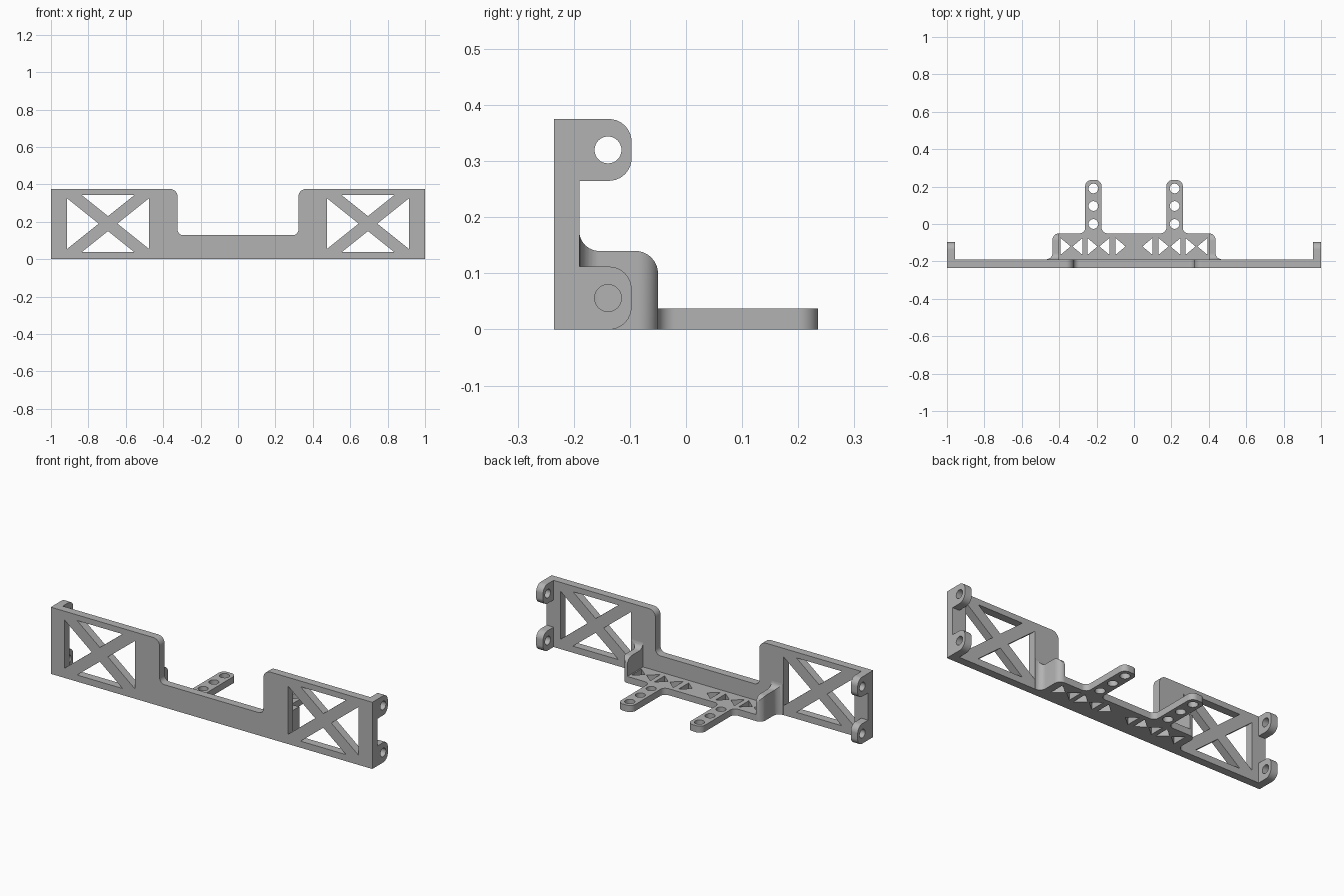
import bpy, math
from mathutils import Matrix, Vector

if "Cube" in bpy.data.objects:
    bpy.data.objects.remove(bpy.data.objects["Cube"], do_unlink=True)

grey = bpy.data.materials.new("plain grey")
grey.use_nodes = True
grey.diffuse_color = (0.45, 0.45, 0.45, 1)
grey.node_tree.nodes["Principled BSDF"].inputs["Base Color"].default_value = (0.45, 0.45, 0.45, 1)

# Orientation of each drawing plane
PLAN = Matrix.Identity(4)                                               # u=x, v=y
FRONT = Matrix(((1, 0, 0, 0), (0, 0, -1, 0), (0, 1, 0, 0), (0, 0, 0, 1)))  # u=x, v=z
SIDE = Matrix(((0, 0, 1, 0), (1, 0, 0, 0), (0, 1, 0, 0), (0, 0, 0, 1)))    # u=y, v=z


def rounded(corners, steps=8):
    """Polygon from (u, v) or (u, v, radius) corners, with arcs at the radii."""
    out, n = [], len(corners)
    for i, c in enumerate(corners):
        p = Vector(c[:2])
        r = c[2] if len(c) > 2 else 0
        if not r:
            out.append(p)
            continue
        a = (Vector(corners[i - 1][:2]) - p).normalized()
        b = (Vector(corners[(i + 1) % n][:2]) - p).normalized()
        half = a.angle(b) / 2
        centre = p + (a + b).normalized() * r / math.sin(half)
        start = p + a * r / math.tan(half) - centre
        end = p + b * r / math.tan(half) - centre
        for k in range(steps + 1):
            t = k / steps
            out.append(centre + (start * (1 - t) + end * t).normalized() * r)
    return out


def circle(u, v, r, n=32):
    return [Vector((u + r * math.cos(math.tau * k / n), v + r * math.sin(math.tau * k / n)))
            for k in range(n)]


def plate(name, loops, plane, low, high):
    """Extrude an outline with holes along the plane's normal."""
    curve = bpy.data.curves.new(name, "CURVE")
    curve.dimensions, curve.fill_mode = "2D", "BOTH"
    curve.extrude = (high - low) / 2
    for loop in loops:
        s = curve.splines.new("POLY")
        s.points.add(len(loop) - 1)
        for pt, p in zip(s.points, loop):
            pt.co = (p[0], p[1], 0, 1)
        s.use_cyclic_u = True
    ob = bpy.data.objects.new(name, curve)
    bpy.context.collection.objects.link(ob)
    bpy.ops.object.select_all(action="DESELECT")
    bpy.context.view_layer.objects.active = ob
    ob.select_set(True)
    bpy.ops.object.convert(target="MESH")
    ob = bpy.context.object
    ob.data.transform(plane @ Matrix.Translation((0, 0, (low + high) / 2)))
    bpy.ops.object.mode_set(mode="EDIT")
    bpy.ops.mesh.select_all(action="SELECT")
    bpy.ops.mesh.remove_doubles(threshold=0.0001)
    bpy.ops.mesh.normals_make_consistent(inside=False)
    bpy.ops.object.mode_set(mode="OBJECT")
    ob.data.materials.clear()
    ob.data.materials.append(grey)
    bpy.ops.object.shade_smooth_by_angle(angle=math.radians(30))
    return ob


FACE, BACK = -0.235, -0.19      # front plate depth
SHELF_END = -0.05

# Front plate with a central notch and two cross-braced windows
outline = rounded([(-1, 0), (1, 0), (1, 0.375), (0.323, 0.375, 0.04), (0.323, 0.128, 0.03),
                   (-0.323, 0.128, 0.03), (-0.323, 0.375, 0.04), (-1, 0.375)])
windows = []
half_w, half_h, slope, strut = 0.22, 0.153, 0.8, 0.04
for cx in (-0.695, 0.695):
    cz = 0.19
    for s in (-1, 1):
        rise = (half_w - strut / slope) * slope
        run = (half_h - strut) / slope
        windows.append([(cx + s * strut / slope, cz), (cx + s * half_w, cz + rise),
                        (cx + s * half_w, cz - rise)])
        windows.append([(cx, cz + s * strut), (cx + run, cz + s * half_h),
                        (cx - run, cz + s * half_h)])
plate("front_plate", [outline] + windows, FRONT, -BACK, -FACE)

# Shelf with two drilled arms and triangular cut-outs
arm_x, arm_w, arm_end = 0.217, 0.044, 0.235
right_half = [(0.4, BACK), (0.4, SHELF_END),
              (arm_x + arm_w, SHELF_END, 0.03), (arm_x + arm_w, arm_end, 0.033),
              (arm_x - arm_w, arm_end, 0.033), (arm_x - arm_w, SHELF_END, 0.03)]
left_half = [(-c[0],) + c[1:] for c in reversed(right_half)]
holes = []
for s in (-1, 1):
    holes += [circle(s * arm_x, y, 0.026) for y in (0, 0.096, 0.19)]
    for base, tip in ((0.393, 0.339), (0.275, 0.329), (0.249, 0.195), (0.131, 0.185), (0.099, 0.045)):
        holes.append([(s * base, -0.165), (s * base, -0.075), (s * tip, -0.12)])
plate("shelf", [rounded(right_half + left_half)] + holes, PLAN, 0, 0.037)

for s, side in ((1, "left"), (-1, "right")):
    # Shelf end wall: plan shape trimmed to its side profile
    plan = rounded([(s * 0.4, BACK), (s * 0.472, BACK), (s * 0.471, BACK + 0.001),
                    (s * 0.436, BACK + 0.001, 0.034), (s * 0.436, SHELF_END, 0.035),
                    (s * 0.4, SHELF_END)])
    wall = plate(side + "_end_wall", [plan], PLAN, 0, 0.25)
    profile = rounded([(BACK - 0.01, -0.01), (SHELF_END, -0.01), (SHELF_END, 0.14, 0.04),
                       (BACK, 0.14, 0.035), (BACK, 0.176), (BACK - 0.01, 0.176)])
    trim = plate(side + "_wall_trim", [profile], SIDE, min(s * 0.3, s * 0.6), max(s * 0.3, s * 0.6))
    cut = wall.modifiers.new("trim", "BOOLEAN")
    cut.operation, cut.solver, cut.object = "INTERSECT", "EXACT", trim
    bpy.ops.object.select_all(action="DESELECT")
    bpy.context.view_layer.objects.active = wall
    wall.select_set(True)
    bpy.ops.object.modifier_apply(modifier=cut.name)
    bpy.data.objects.remove(trim, do_unlink=True)
    bpy.ops.object.shade_smooth_by_angle(angle=math.radians(30))

    # Drilled mounting ears at the plate ends
    for low, high, level in ((0, 0.112, "lower"), (0.265, 0.375, "upper")):
        ear = rounded([(BACK, low), (-0.097, low, 0.04), (-0.097, high, 0.04), (BACK, high)])
        bore = circle(-0.139, (low + high) / 2, 0.024)
        plate(f"{side}_{level}_ear", [ear, bore], SIDE,
              min(s * 0.957, s), max(s * 0.957, s))
